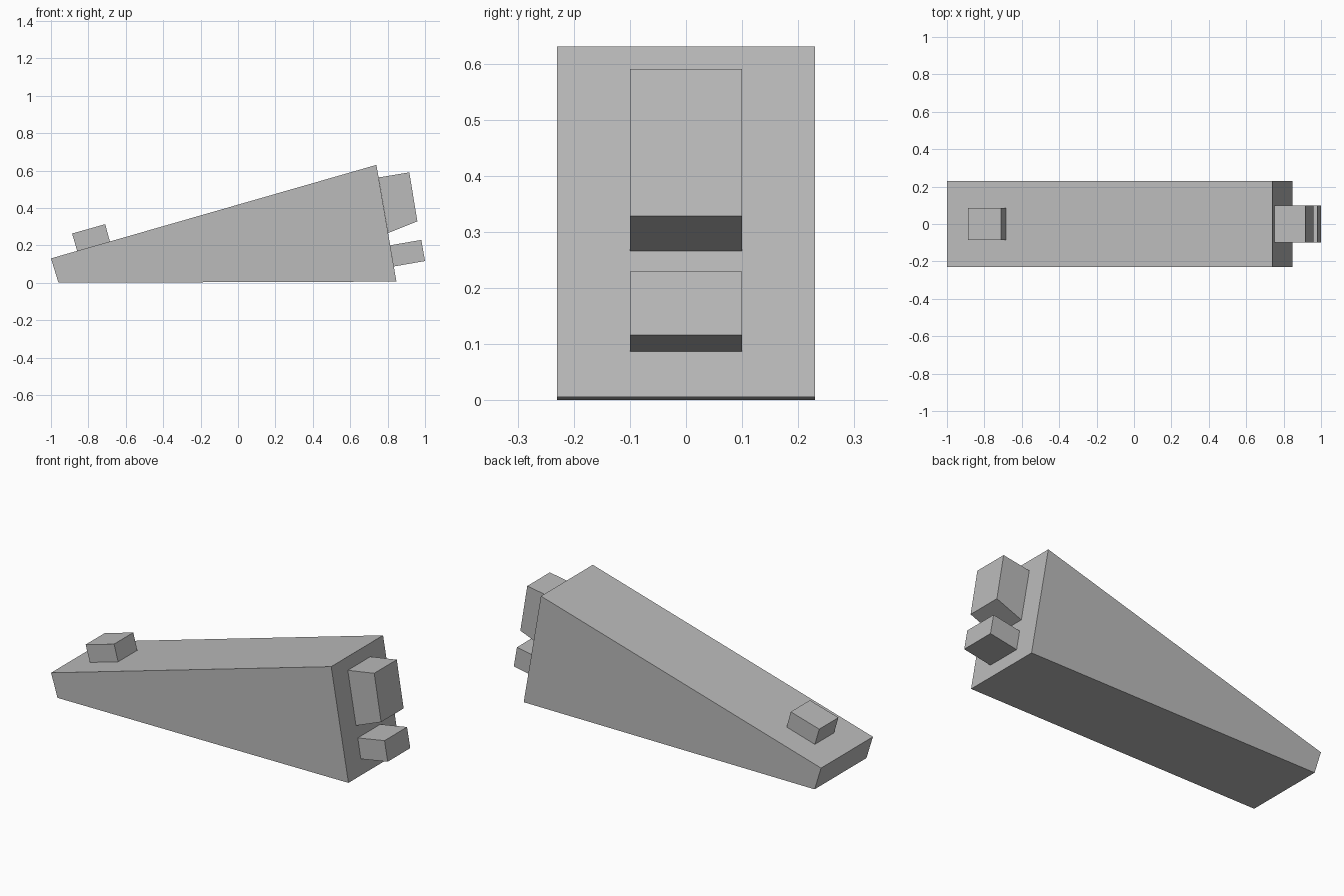
import bpy
import bmesh

cube = bpy.data.objects.get("Cube")
if cube:
    bpy.data.objects.remove(cube, do_unlink=True)

grey = bpy.data.materials.new("plain grey")
grey.use_nodes = True
colour = (0.5, 0.5, 0.5, 1)
grey.diffuse_color = colour
grey.node_tree.nodes["Principled BSDF"].inputs["Base Color"].default_value = colour


def prism(name, profile, half_width):
    """Extrude an x-z profile across y, centred on y = 0."""
    bm = bmesh.new()
    face = bm.faces.new([bm.verts.new((x, -half_width, z)) for x, z in profile])
    new = bmesh.ops.extrude_face_region(bm, geom=[face])["geom"]
    moved = [v for v in new if isinstance(v, bmesh.types.BMVert)]
    bmesh.ops.translate(bm, verts=moved, vec=(0, 2 * half_width, 0))
    bmesh.ops.recalc_face_normals(bm, faces=bm.faces)
    mesh = bpy.data.meshes.new(name)
    bm.to_mesh(mesh)
    bm.free()
    mesh.materials.append(grey)
    obj = bpy.data.objects.new(name, mesh)
    bpy.context.collection.objects.link(obj)
    return obj


# Tapered main wedge
prism("wedge_body", [(-0.96, 0), (0.847, 0.006), (0.74, 0.63), (-1, 0.13)], 0.23)

# Small block on the sloping top
prism("top_block", [(-0.86, 0.17), (-0.685, 0.22), (-0.71, 0.313), (-0.887, 0.263)], 0.085)

# Two blocks on the tall end
prism("upper_end_block", [(0.803, 0.266), (0.959, 0.328), (0.916, 0.59), (0.752, 0.563)], 0.1)
prism("lower_end_block", [(0.833, 0.087), (1, 0.116), (0.98, 0.229), (0.814, 0.2)], 0.1)
